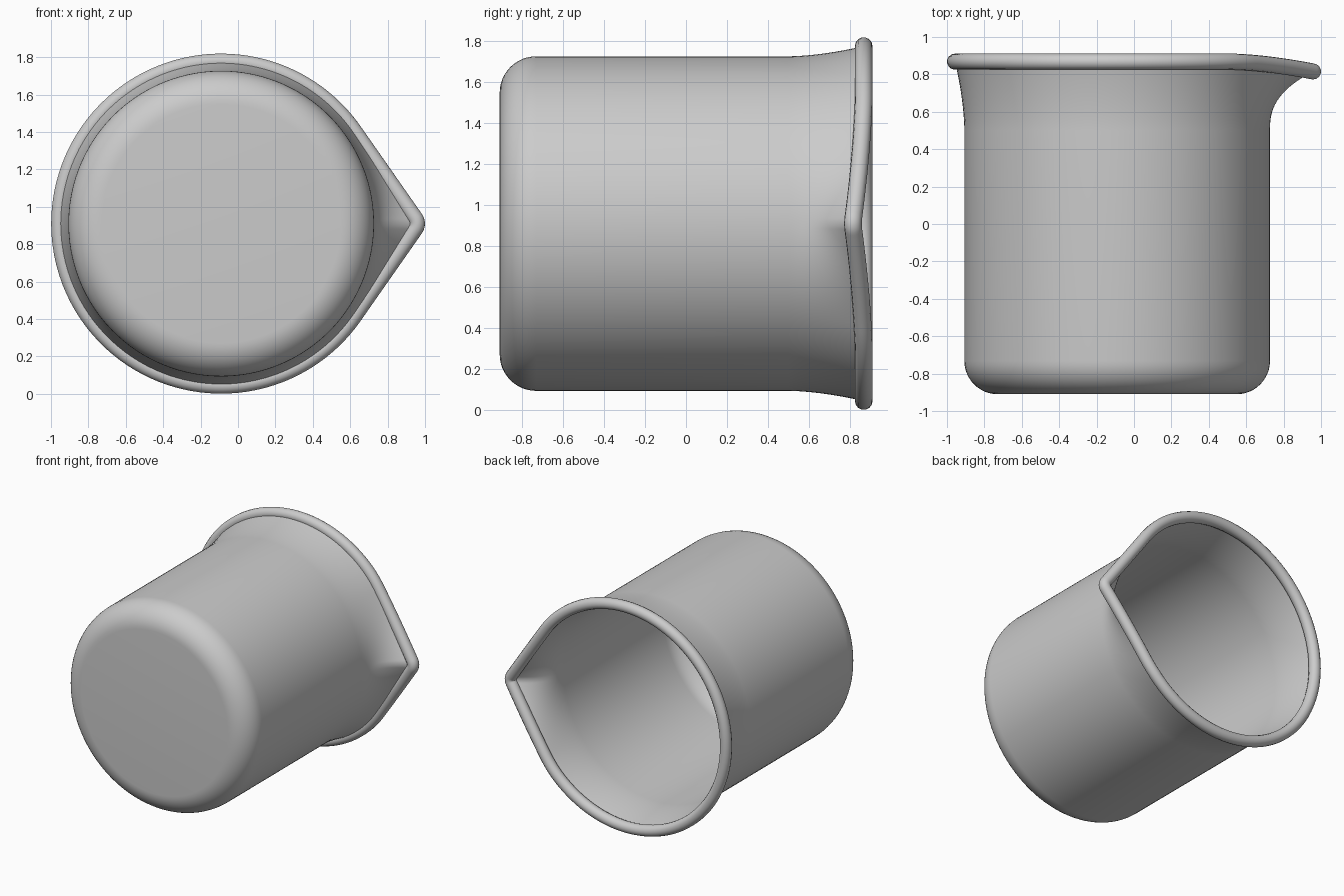
import bpy, bmesh, math

cube = bpy.data.objects.get("Cube")
if cube:
    bpy.data.objects.remove(cube, do_unlink=True)

CX, CZ = -0.09, 0.91          # axis of the vessel, which lies along y
BODY_R, RIM_R, BEAD = 0.817, 0.867, 0.043
BOTTOM, FLARE, RIM_Y = -0.91, 0.50, 0.868
CORNER = 0.178                # rounding of the base
TIP_R = 0.05                  # rounding of the spout tip
TIP_D = 1.09 - BEAD - TIP_R   # distance from the axis to the tip's centre
SPOUT = math.acos((RIM_R - TIP_R) / TIP_D)
TIP_ANGLE = math.atan2(TIP_R * math.sin(SPOUT), TIP_D + TIP_R * math.cos(SPOUT))
HALF = 90

# Angles round the axis, closer together at the spout
angles = [math.copysign(math.pi * (abs(i) / HALF) ** 1.8, i)
          for i in range(-HALF, HALF)]

steel = bpy.data.materials.new("plain_grey")
grey = (0.6, 0.6, 0.6, 1)
steel.diffuse_color = grey
steel.use_nodes = True
steel.node_tree.nodes["Principled BSDF"].inputs["Base Color"].default_value = grey


def rim_radius(angle):
    """Circle drawn out by two tangents to a rounded tip."""
    a = abs(angle)
    if a >= SPOUT:
        return RIM_R
    if a >= TIP_ANGLE:
        return RIM_R / math.cos(SPOUT - a)
    return TIP_D * math.cos(a) + math.sqrt(TIP_R ** 2 - (TIP_D * math.sin(a)) ** 2)


def rim_height(angle):
    """The rim dips towards the tip of the spout."""
    x = CX + rim_radius(angle) * math.cos(angle)
    t = max(0, (x - 0.52) / 0.44)
    return RIM_Y - 0.053 * t ** 1.6


def point(radius, angle, y):
    return (CX + radius * math.cos(angle), y, CZ + radius * math.sin(angle))


def flare_point(angle, s):
    """s runs from the straight wall to the rim."""
    r, y = rim_radius(angle), rim_height(angle)
    power = 1.7 + 0.9 * (r - RIM_R) / (1.09 - BEAD - RIM_R)
    return point(BODY_R + (r - BODY_R) * s ** power, angle, FLARE + (y - FLARE) * s)


def finish(obj):
    obj.data.materials.clear()
    obj.data.materials.append(steel)
    bpy.ops.object.select_all(action="DESELECT")
    obj.select_set(True)
    bpy.context.view_layer.objects.active = obj
    bpy.ops.object.shade_smooth_by_angle(angle=math.radians(40))


# Vessel: rounded base, straight wall and flared lip with a spout
rings = []
for k in range(13):
    q = math.pi / 2 * k / 12
    r = BODY_R - CORNER * (1 - math.sin(q))
    y = BOTTOM + CORNER * (1 - math.cos(q))
    rings.append([point(r, a, y) for a in angles])
for k in range(17):
    rings.append([flare_point(a, k / 16) for a in angles])

bm = bmesh.new()
grid = [[bm.verts.new(p) for p in ring] for ring in rings]
bm.faces.new(grid[0])
for low, high in zip(grid, grid[1:]):
    for i in range(len(angles)):
        j = (i + 1) % len(angles)
        bm.faces.new((low[i], low[j], high[j], high[i]))
bmesh.ops.recalc_face_normals(bm, faces=bm.faces)
if grid[0][0].link_faces[0].normal.y > 0:
    bmesh.ops.reverse_faces(bm, faces=bm.faces)
mesh = bpy.data.meshes.new("vessel")
bm.to_mesh(mesh)
bm.free()
vessel = bpy.data.objects.new("vessel", mesh)
bpy.context.collection.objects.link(vessel)
wall = vessel.modifiers.new("wall", "SOLIDIFY")
wall.thickness = 0.012
wall.offset = -1
finish(vessel)

# Rolled bead along the rim
curve = bpy.data.curves.new("rim_bead", "CURVE")
curve.dimensions = "3D"
curve.bevel_depth = BEAD
curve.bevel_resolution = 5
spline = curve.splines.new("POLY")
spline.points.add(len(angles) - 1)
for p, a in zip(spline.points, angles):
    p.co = (*point(rim_radius(a), a, rim_height(a)), 1)
spline.use_cyclic_u = True
bead = bpy.data.objects.new("rim_bead", curve)
bpy.context.collection.objects.link(bead)
bpy.ops.object.select_all(action="DESELECT")
bead.select_set(True)
bpy.context.view_layer.objects.active = bead
bpy.ops.object.convert(target="MESH")
finish(bpy.context.view_layer.objects.active)
